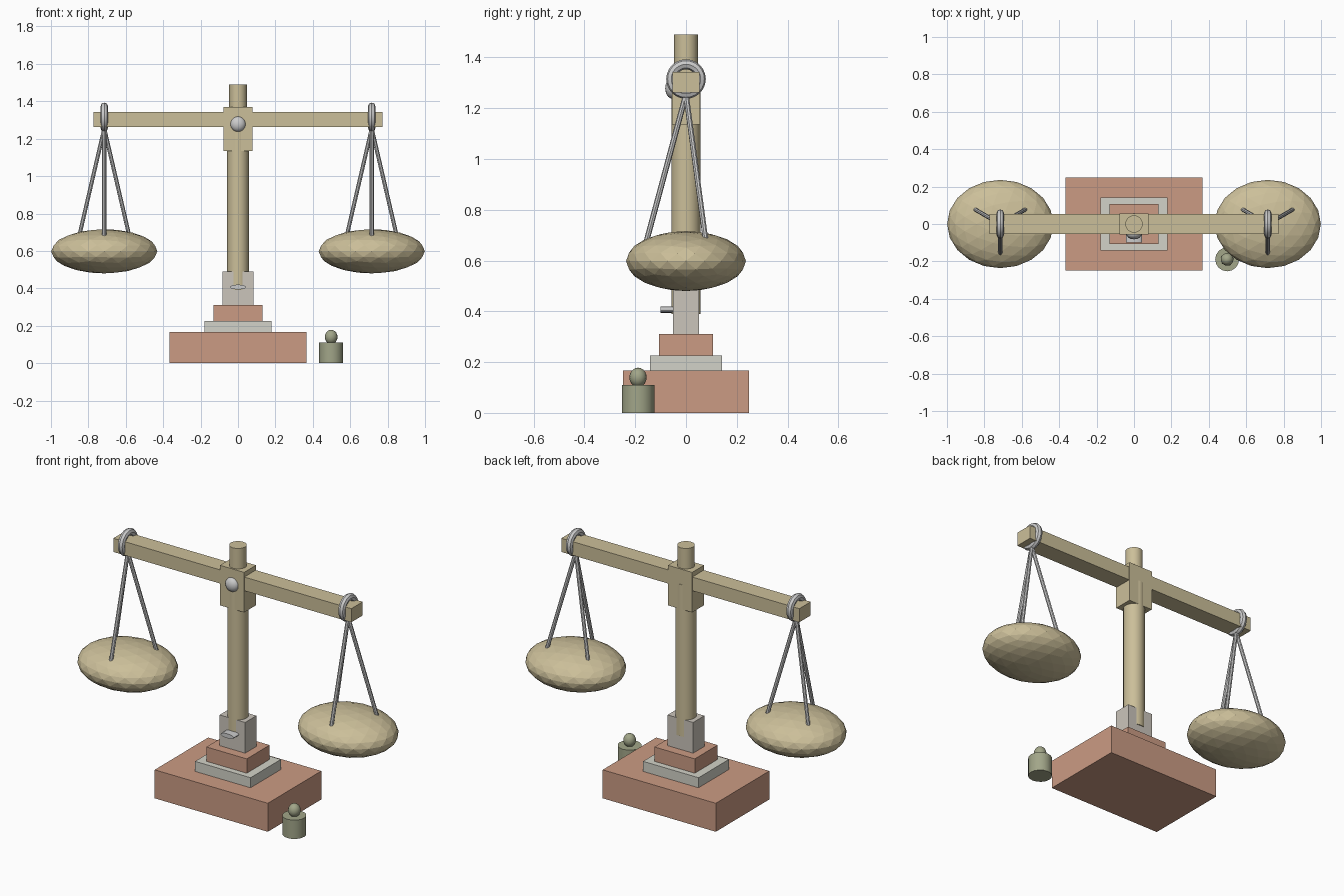
import bpy
from math import radians, cos, sin, pi
from mathutils import Vector

if "Cube" in bpy.data.objects:
    bpy.data.objects.remove(bpy.data.objects["Cube"])


def material(name, rgb):
    m = bpy.data.materials.new(name)
    m.diffuse_color = (*rgb, 1)
    m.use_nodes = True
    m.node_tree.nodes["Principled BSDF"].inputs["Base Color"].default_value = m.diffuse_color
    return m


BRASS = material("brass", (0.60, 0.52, 0.32))
WOOD = material("red_wood", (0.60, 0.33, 0.23))
STONE = material("pale_stone", (0.65, 0.65, 0.58))
COLLAR = material("collar_stone", (0.60, 0.56, 0.50))
STEEL = material("steel", (0.60, 0.60, 0.58))
GREEN = material("weight_green", (0.36, 0.38, 0.25))


def finish(name, mat, smooth=False):
    ob = bpy.context.object
    ob.name = name
    ob.data.materials.append(mat)
    if smooth:
        bpy.ops.object.shade_smooth_by_angle(angle=radians(40))
    return ob


def box(name, mat, half_x, half_y, z0, z1):
    bpy.ops.mesh.primitive_cube_add(size=2, location=(0, 0, (z0 + z1) / 2))
    bpy.context.object.scale = (half_x, half_y, (z1 - z0) / 2)
    return finish(name, mat)


def rod(name, mat, a, b, r, sides, smooth=False):
    a, b = Vector(a), Vector(b)
    d = b - a
    bpy.ops.mesh.primitive_cylinder_add(
        vertices=sides, radius=r, depth=d.length, location=(a + b) / 2,
        rotation=d.to_track_quat('Z', 'Y').to_euler())
    return finish(name, mat, smooth)


def ball(name, mat, loc, scale):
    bpy.ops.mesh.primitive_uv_sphere_add(segments=16, ring_count=10, location=loc)
    bpy.context.object.scale = scale
    return finish(name, mat, True)


# Stepped base
box("base", WOOD, 0.367, 0.248, 0, 0.167)
box("lower_step", STONE, 0.18, 0.141, 0.167, 0.226)
box("upper_step", WOOD, 0.131, 0.106, 0.226, 0.31)
box("post_collar", COLLAR, 0.083, 0.052, 0.31, 0.49)

# Post, hub, beam and cap
rod("post", BRASS, (0, 0, 0.39), (0, 0, 1.28), 0.058, 16, True)
box("hub", BRASS, 0.078, 0.055, 1.135, 1.37)
box("beam", BRASS, 0.772, 0.053, 1.262, 1.342)
rod("post_cap", BRASS, (0, 0, 1.36), (0, 0, 1.49), 0.047, 16, True)

# Pivot knob and collar peg on the front
ball("pivot_knob", STEEL, (0, -0.052, 1.278), (0.041, 0.03, 0.041))
peg = rod("collar_peg", STEEL, (0, -0.04, 0.407), (0, -0.1, 0.407), 0.043, 16, True)
peg.rotation_euler = (pi / 2, 0, 0)
peg.scale = (1, 0.3, 1)

# Ring, hangers and pan on each side
for side, label in ((-1, "left"), (1, "right")):
    x = side * 0.715
    bpy.ops.mesh.primitive_torus_add(
        major_segments=24, minor_segments=8, major_radius=0.058, minor_radius=0.02,
        location=(x, 0, 1.315), rotation=(0, pi / 2, 0))
    finish(label + "_ring", STEEL, True)
    for i in range(3):
        t = radians(-90 + 120 * i)
        rod(f"{label}_hanger_{i + 1}", STEEL, (x, 0, 1.255),
            (x + 0.16 * cos(t), 0.16 * sin(t), 0.66), 0.011, 8, True)
    bpy.ops.mesh.primitive_ico_sphere_add(subdivisions=3, radius=1, location=(x, 0, 0.598))
    bpy.context.object.scale = (0.284, 0.236, 0.118)
    finish(label + "_pan", BRASS)

# Loose weight beside the base
rod("weight", GREEN, (0.498, -0.189, 0), (0.498, -0.189, 0.11), 0.064, 16, True)
ball("weight_knob", GREEN, (0.498, -0.189, 0.14), (0.034, 0.034, 0.038))
